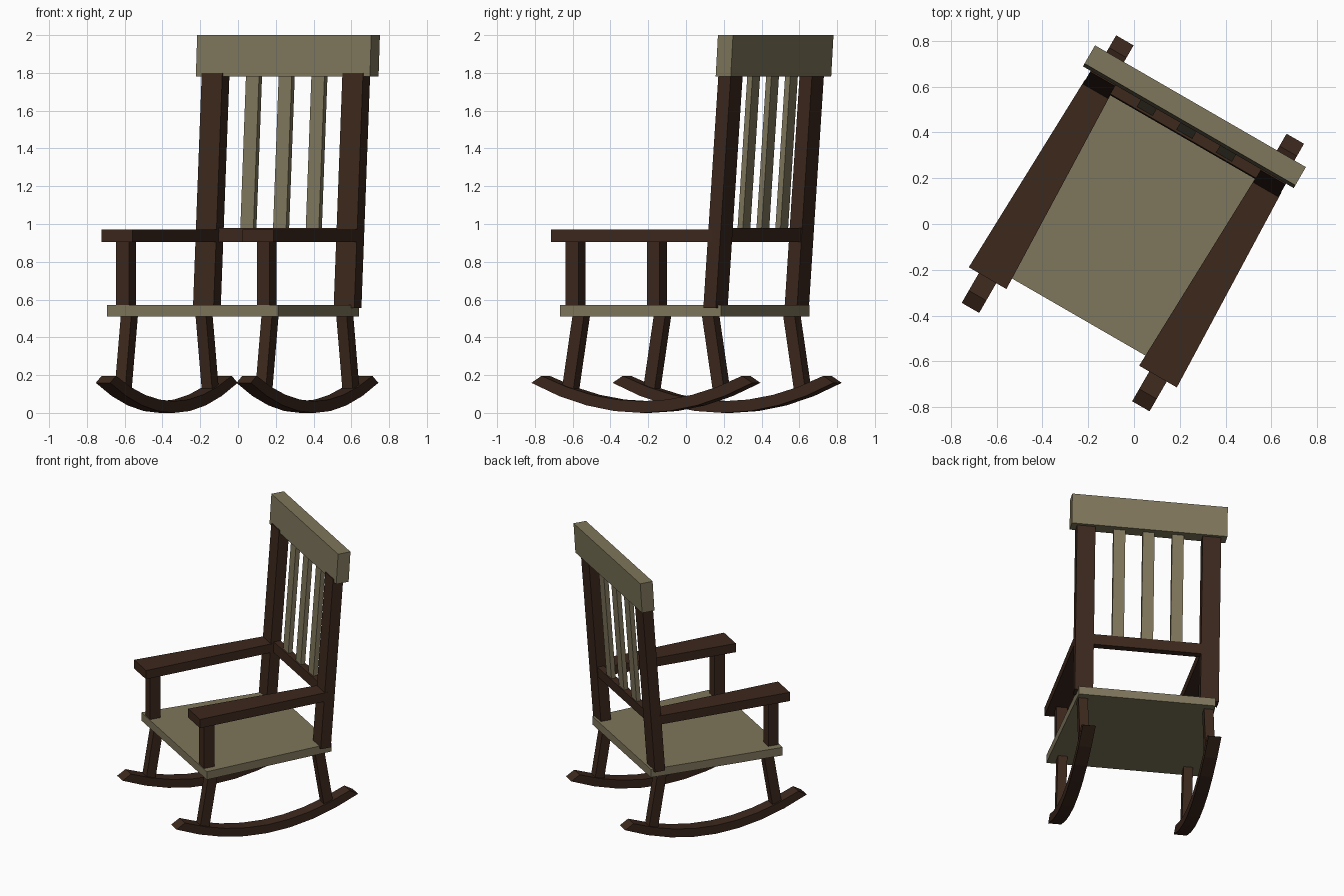
import bpy, bmesh
from math import radians
from mathutils import Matrix

if "Cube" in bpy.data.objects:
    bpy.data.objects.remove(bpy.data.objects["Cube"])

TURN = Matrix.Translation((-0.005, 0.003, 0)) @ Matrix.Rotation(radians(-30), 4, 'Z')


def material(name, rgb):
    m = bpy.data.materials.new(name)
    m.diffuse_color = (*rgb, 1)
    m.use_nodes = True
    m.node_tree.nodes["Principled BSDF"].inputs["Base Color"].default_value = m.diffuse_color
    return m


DARK = material("dark_wood", (0.045, 0.021, 0.012))
PALE = material("pale_wood", (0.21, 0.18, 0.105))


def loft(name, mat, ring_a, ring_b):
    """Solid joining two matching outlines; built square-on, then turned."""
    bm = bmesh.new()
    a = [bm.verts.new(p) for p in ring_a]
    b = [bm.verts.new(p) for p in ring_b]
    n = len(a)
    for i in range(n):
        j = (i + 1) % n
        bm.faces.new((a[i], a[j], b[j], b[i]))
    bm.faces.new(a)
    bm.faces.new(b)
    bmesh.ops.recalc_face_normals(bm, faces=bm.faces)
    me = bpy.data.meshes.new(name)
    bm.to_mesh(me)
    bm.free()
    me.materials.append(mat)
    ob = bpy.data.objects.new(name, me)
    bpy.context.collection.objects.link(ob)
    ob.matrix_world = TURN
    return ob


def rect(x, y, z, w, d):
    return [(x + sx * w / 2, y + sy * d / 2, z)
            for sx, sy in ((-1, -1), (1, -1), (1, 1), (-1, 1))]


def bar(name, mat, x, w, d, low, high):
    """Leaning upright; low and high are (y, z) of its ends."""
    return loft(name, mat, rect(x, *low, w, d), rect(x, *high, w, d))


def slab(name, mat, x, front, back, z0, z1):
    """Flat board; front and back are (y, width)."""
    (yf, wf), (yb, wb) = front, back
    out = [(x - wf / 2, yf), (x + wf / 2, yf), (x + wb / 2, yb), (x - wb / 2, yb)]
    return loft(name, mat, [(*p, z0) for p in out], [(*p, z1) for p in out])


# Rocker side profile: lower curve one way, upper curve back
STEPS = 8
ts = [-1 + 2 * i / STEPS for i in range(STEPS + 1)]
profile = [(0.675 * t, 0.159 * t * t) for t in ts]
profile += [(0.613 * t, 0.062 + 0.134 * t * t) for t in reversed(ts)]

for side, s in (("left", -1), ("right", 1)):
    x = 0.43 * s
    # Rocker and legs
    loft(f"{side}_rocker", DARK,
         [(x - 0.044, y, z) for y, z in profile],
         [(x + 0.044, y, z) for y, z in profile])
    for end, e in (("front", -1), ("rear", 1)):
        bar(f"{side}_{end}_leg", DARK, x, 0.064, 0.07,
            (0.465 * e, 0.10), (0.393 * e, 0.53))
    # Armrest and its support
    slab(f"{side}_armrest", DARK, x, (-0.525, 0.19), (0.44, 0.13), 0.905, 0.97)
    bar(f"{side}_arm_support", DARK, x, 0.077, 0.077, (-0.43, 0.55), (-0.43, 0.92))
    # Back post
    bar(f"{side}_back_post", DARK, x, 0.126, 0.076, (0.425, 0.555), (0.518, 1.80))

# Seat
slab("seat", PALE, 0, (-0.473, 1.044), (0.481, 0.935), 0.51, 0.57)

# Lower back rail, slats and top rail
bar("lower_back_rail", DARK, 0, 0.76, 0.05, (0.46, 0.905), (0.465, 0.98))
for i in (-1, 0, 1):
    bar(f"back_slat_{i + 2}", PALE, 0.2 * i, 0.08, 0.032, (0.465, 0.96), (0.527, 1.80))
bar("top_back_rail", PALE, 0, 1.064, 0.092, (0.531, 1.78), (0.545, 2.0))
